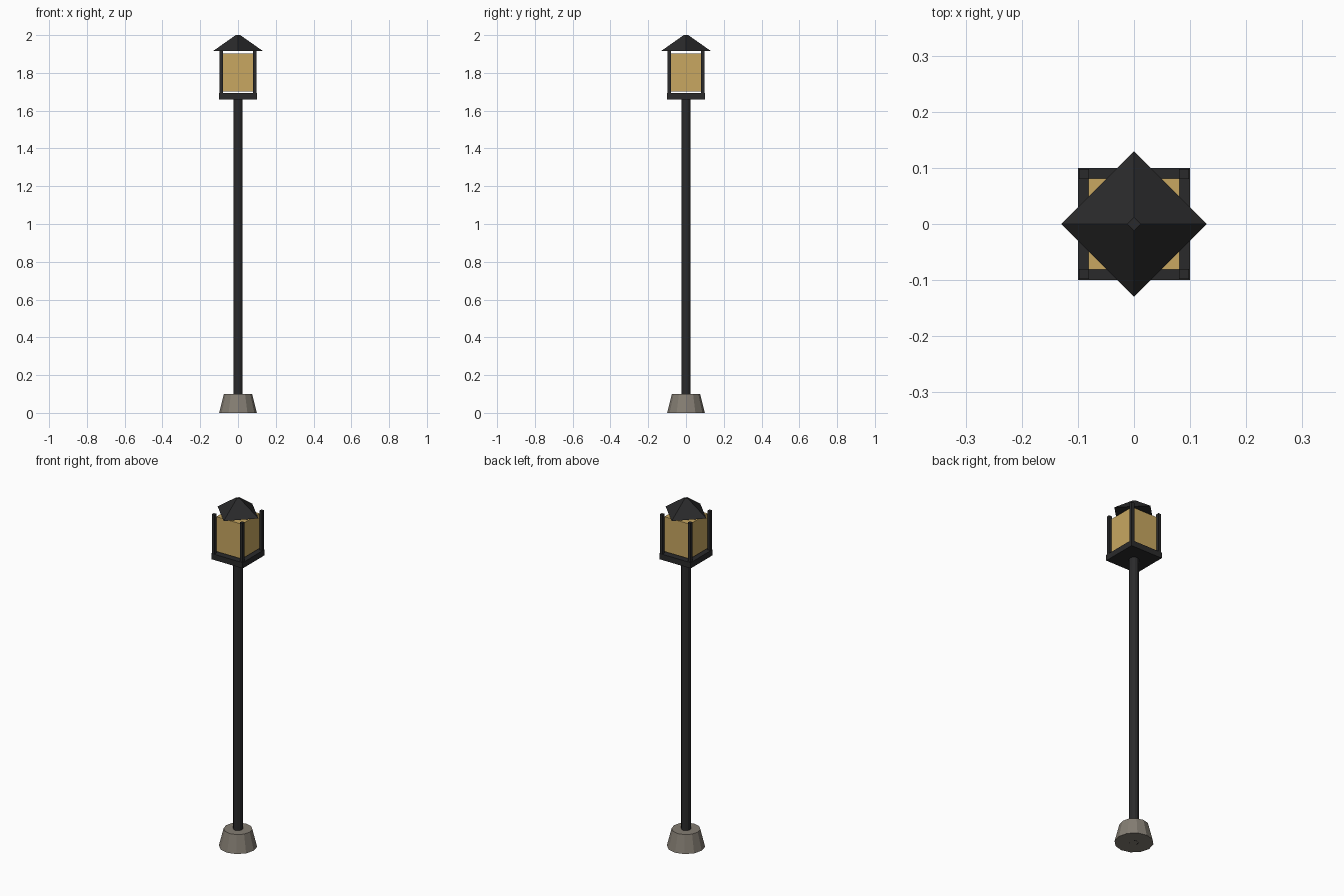
import bpy
import math

cube = bpy.data.objects.get("Cube")
if cube:
    bpy.data.objects.remove(cube, do_unlink=True)


def make_material(name, color):
    mat = bpy.data.materials.new(name)
    mat.use_nodes = True
    mat.diffuse_color = (*color, 1)
    mat.node_tree.nodes["Principled BSDF"].inputs["Base Color"].default_value = (*color, 1)
    return mat


iron = make_material("dark iron", (0.023, 0.023, 0.024))
stone = make_material("warm grey stone", (0.23, 0.205, 0.17))
glass = make_material("amber glass", (0.58, 0.39, 0.12))


def finish(name, mat):
    obj = bpy.context.object
    obj.name = name
    obj.data.materials.append(mat)
    return obj


def tapered(name, sides, r_bottom, r_top, z0, z1, mat):
    bpy.ops.mesh.primitive_cone_add(vertices=sides, radius1=r_bottom, radius2=r_top,
                                    depth=z1 - z0, location=(0, 0, (z0 + z1) / 2))
    return finish(name, mat)


def box(name, width, z0, z1, mat, x=0, y=0):
    bpy.ops.mesh.primitive_cube_add(size=1, location=(x, y, (z0 + z1) / 2))
    obj = finish(name, mat)
    obj.scale = (width, width, z1 - z0)
    return obj


# Footing and pole
tapered("stone_footing", 12, 0.1, 0.075, 0, 0.1, stone)
tapered("pole", 12, 0.025, 0.025, 0, 1.66, iron)

# Lantern: tray, glass block and corner posts
box("lantern_tray", 0.2, 1.66, 1.693, iron)
box("lantern_glass", 0.162, 1.702, 1.902, glass)
for side_x, x in (("right", -0.089), ("left", 0.089)):
    for side_y, y in (("front", -0.089), ("back", 0.089)):
        box(f"{side_y}_{side_x}_post", 0.018, 1.693, 1.918, iron, x, y)

# Four-sided cap, corners on the axes
tapered("lantern_cap", 4, 0.13, 0.012, 1.917, 2.0, iron)
